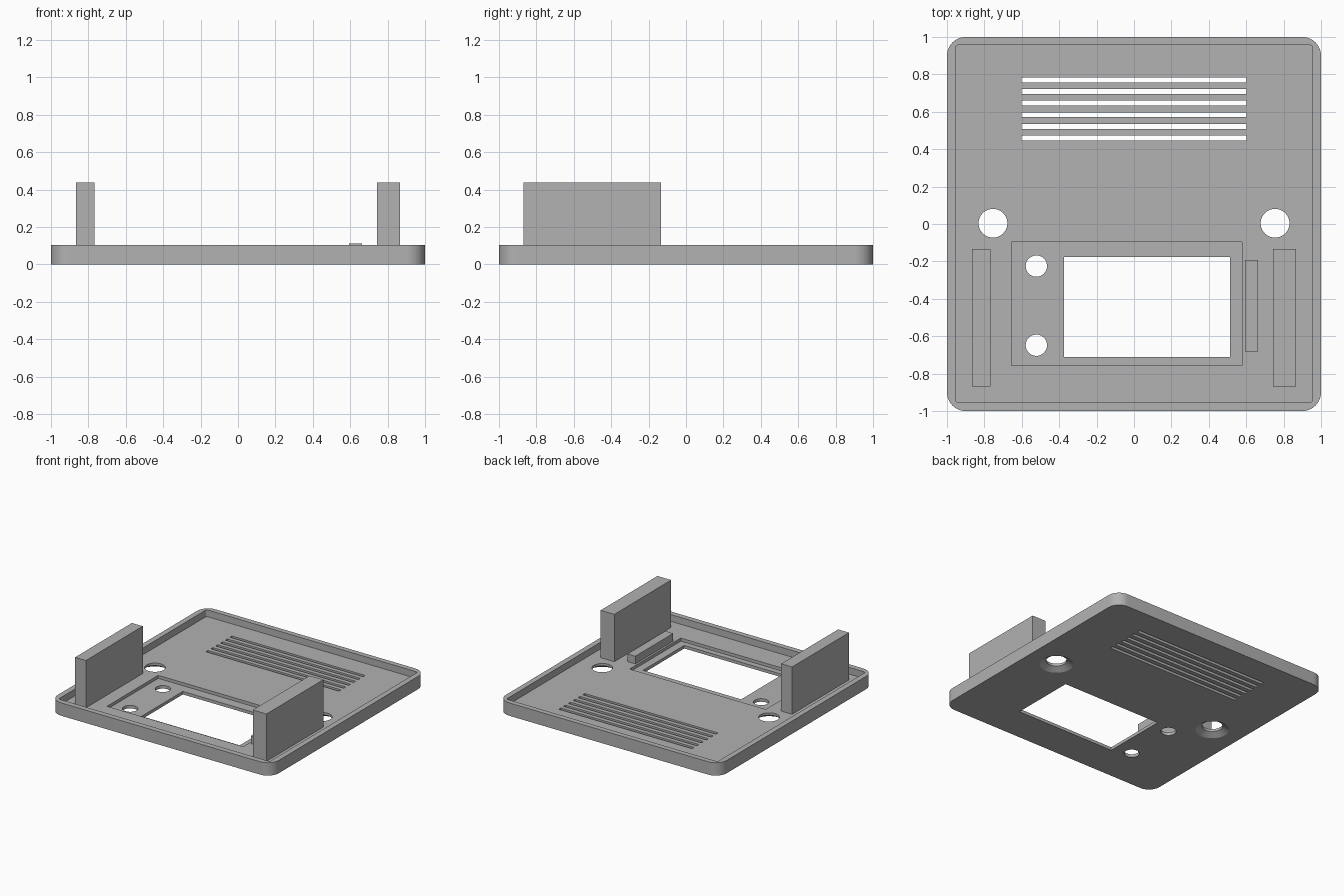
import bpy, bmesh
from mathutils import Matrix

cube = bpy.data.objects.get("Cube")
if cube:
    bpy.data.objects.remove(cube, do_unlink=True)

grey = bpy.data.materials.new("plain_grey")
grey.use_nodes = True
grey.diffuse_color = (0.445, 0.445, 0.445, 1)
grey.node_tree.nodes["Principled BSDF"].inputs["Base Color"].default_value = grey.diffuse_color


def finish(name, bm):
    mesh = bpy.data.meshes.new(name)
    bm.to_mesh(mesh)
    bm.free()
    mesh.materials.append(grey)
    obj = bpy.data.objects.new(name, mesh)
    bpy.context.collection.objects.link(obj)
    return obj


def box(name, x0, x1, y0, y1, z0, z1, radius=0, segments=8):
    """Box between limits, with optional rounded upright edges."""
    bm = bmesh.new()
    centre = Matrix.Translation(((x0 + x1) / 2, (y0 + y1) / 2, (z0 + z1) / 2))
    size = Matrix.Diagonal((x1 - x0, y1 - y0, z1 - z0, 1))
    bmesh.ops.create_cube(bm, size=1, matrix=centre @ size)
    if radius:
        upright = [e for e in bm.edges if abs(e.verts[0].co.z - e.verts[1].co.z) > 0.01]
        bmesh.ops.bevel(bm, geom=upright, offset=radius, segments=segments,
                        profile=0.5, affect='EDGES')
    return finish(name, bm)


def cone(name, x, y, z0, z1, r0, r1):
    bm = bmesh.new()
    bmesh.ops.create_cone(bm, cap_ends=True, segments=40, radius1=r0, radius2=r1,
                          depth=z1 - z0, matrix=Matrix.Translation((x, y, (z0 + z1) / 2)))
    return finish(name, bm)


FLOOR = 0.05

# Tray with rounded corners
tray = box("tray", -1, 1, -1, 1, 0, 0.105, radius=0.1, segments=10)

# Hollow inside the rim, shallow recess and window
cutters = [
    box("rim_cutter", -0.955, 0.955, -0.955, 0.957, FLOOR, 0.2, radius=0.015, segments=3),
    box("recess_cutter", -0.655, 0.577, -0.757, -0.095, 0.025, 0.15),
    box("window_cutter", -0.375, 0.513, -0.71, -0.177, -0.1, 0.15),
]

# Vent slots
for i in range(6):
    y = 0.77 - i * 0.062
    cutters.append(box("slot_cutter", -0.602, 0.602, y - 0.013, y + 0.013, -0.1, 0.15))

# Countersunk screw holes, widening underneath
for side in (-1, 1):
    cutters.append(cone("screw_cutter", side * 0.754, 0.004, -0.1, 0.15, 0.077, 0.077))
    cutters.append(cone("sink_cutter", side * 0.754, 0.004, -0.01, 0.03, 0.141, 0.077))

# Small holes in the recess
for y in (-0.225, -0.648):
    cutters.append(cone("small_hole_cutter", -0.522, y, -0.1, 0.15, 0.057, 0.057))

for c in cutters:
    c.hide_render = True
    mod = tray.modifiers.new(c.name, 'BOOLEAN')
    mod.operation = 'DIFFERENCE'
    mod.solver = 'EXACT'
    mod.object = c

# Bake the cuts and drop the cutters
depsgraph = bpy.context.evaluated_depsgraph_get()
depsgraph.update()
baked = bpy.data.meshes.new_from_object(tray.evaluated_get(depsgraph))
tray.modifiers.clear()
tray.data = baked
tray.data.materials.clear()
tray.data.materials.append(grey)
for c in cutters:
    bpy.data.objects.remove(c, do_unlink=True)

# Upright walls and the low strip beside the recess
box("right_wall", -0.865, -0.767, -0.87, -0.135, 0.03, 0.437)
box("left_wall", 0.743, 0.867, -0.87, -0.135, 0.03, 0.437)
box("low_strip", 0.593, 0.664, -0.682, -0.192, 0.03, 0.113)

# Smooth the rounded corners and holes, keep the rest sharp
bpy.ops.object.select_all(action='DESELECT')
tray.select_set(True)
bpy.context.view_layer.objects.active = tray
bpy.ops.object.shade_smooth_by_angle(angle=0.5)
